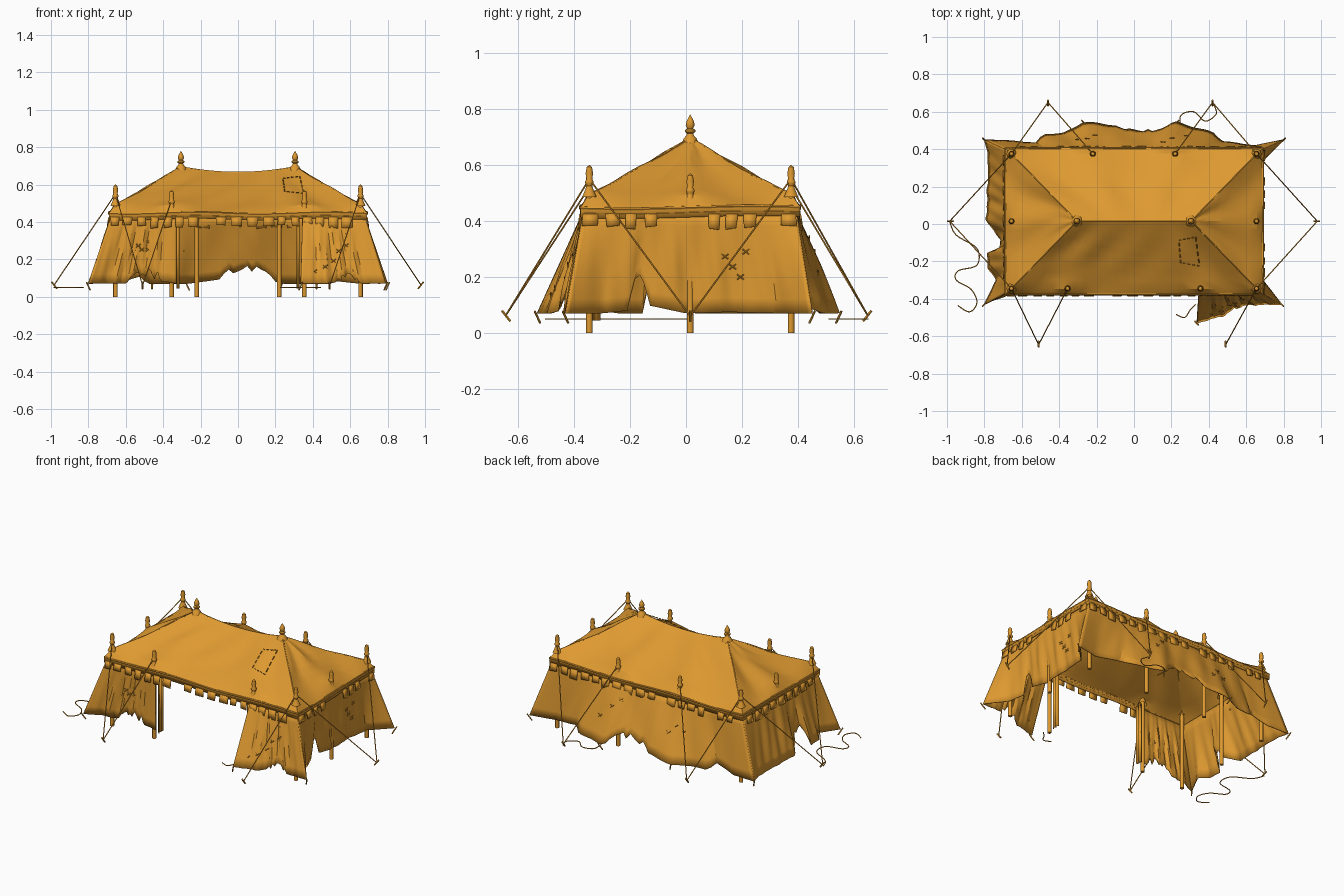
import bpy, bmesh, math, random
from mathutils import Vector

random.seed(7)
if "Cube" in bpy.data.objects:
    bpy.data.objects.remove(bpy.data.objects["Cube"], do_unlink=True)

canvas = bpy.data.materials.new("ochre canvas")
canvas.use_nodes = True
canvas.diffuse_color = (0.73, 0.32, 0.03, 1)
canvas.node_tree.nodes["Principled BSDF"].inputs["Base Color"].default_value = canvas.diffuse_color

CY = 0.015           # centre line of the ridge
RIDGE = 0.305        # half length of the ridge
EX, EY = 0.655, 0.36  # half size of the pole rectangle


def finish(name, mesh, angle=30, thick=0):
    ob = bpy.data.objects.new(name, mesh)
    bpy.context.collection.objects.link(ob)
    mesh.materials.clear()
    mesh.materials.append(canvas)
    bpy.ops.object.select_all(action="DESELECT")
    ob.select_set(True)
    bpy.context.view_layer.objects.active = ob
    bpy.ops.object.shade_smooth_by_angle(angle=math.radians(angle))
    if thick:
        mod = ob.modifiers.new("cloth_thickness", "SOLIDIFY")
        mod.thickness = thick
        mod.offset = 0
    return ob


def grid(name, rows, closed=False, thick=0.005, angle=25):
    """Skin a list of equally long point rows."""
    bm = bmesh.new()
    vs = [[bm.verts.new(p) for p in r] for r in rows]
    n = len(rows[0])
    for a, b in zip(vs, vs[1:]):
        for i in range(n if closed else n - 1):
            j = (i + 1) % n
            bm.faces.new((a[i], b[i], b[j], a[j]))
    bmesh.ops.remove_doubles(bm, verts=bm.verts, dist=0.0005)
    bmesh.ops.recalc_face_normals(bm, faces=bm.faces)
    me = bpy.data.meshes.new(name)
    bm.to_mesh(me)
    bm.free()
    return finish(name, me, angle, thick)


def tube(name, pts, radius, closed=False, sides=1):
    cu = bpy.data.curves.new(name, "CURVE")
    cu.dimensions = "3D"
    cu.bevel_depth = radius
    cu.bevel_resolution = sides
    cu.use_fill_caps = True
    sp = cu.splines.new("POLY")
    sp.points.add(len(pts) - 1)
    for q, p in zip(sp.points, pts):
        q.co = (*p, 1)
    sp.use_cyclic_u = closed
    tmp = bpy.data.objects.new("tmp", cu)
    bpy.context.collection.objects.link(tmp)
    me = bpy.data.meshes.new_from_object(tmp.evaluated_get(bpy.context.evaluated_depsgraph_get()))
    bpy.data.objects.remove(tmp, do_unlink=True)
    return finish(name, me, 50)


def lathe(name, x, y, profile, n=10):
    rows = [[(x + r * math.cos(k * math.tau / n), y + r * math.sin(k * math.tau / n), z)
             for k in range(n)] for r, z in profile]
    return grid(name, rows, closed=True, thick=0, angle=40)


# ---- Roof: hipped cloth from the ridge down to a sagging eave and hem band
def perimeter(hx, hy, n=24, m=14):
    c = [(-hx, -hy), (hx, -hy), (hx, hy), (-hx, hy)]
    out = []
    for k in range(4):
        a, b, s = c[k], c[(k + 1) % 4], (n if k % 2 == 0 else m)
        out += [(a[0] + (b[0] - a[0]) * i / s, CY + a[1] + (b[1] - a[1]) * i / s) for i in range(s)]
    return out


poles = [(sx * EX, sy, 0.6) for sx in (-1, 1) for sy in (CY - EY, CY + EY)]
poles += [(-0.355, CY - EY, 0.57), (0.355, CY - EY, 0.57), (-0.22, CY + EY, 0.57),
          (0.22, CY + EY, 0.57), (-EX, CY, 0.57), (EX, CY, 0.57)]


def eave_z(x, y):
    d = min(math.hypot(x - p[0], y - p[1]) for p in poles)
    return 0.495 - min(0.03, d * 0.2)


eave = perimeter(EX, EY)
rows = []
for step in range(9):
    t = step / 8
    row = []
    for x, y in eave:
        rx = x * RIDGE / EX
        zr = 0.665 + 0.03 * (rx / RIDGE) ** 2
        ze = eave_z(x, y)
        wob = 0.006 * math.sin(x * 17 + y * 23 + step) * math.sin(t * math.pi)
        row.append((rx + (x - rx) * t, CY + (y - CY) * t, ze + (zr - ze) * (1 - t) ** 1.1 + wob))
    rows.append(row)
lip = [(x, y, 0.448 + 0.005 * math.sin(x * 9 + y * 7)) for x, y in perimeter(EX + 0.033, EY + 0.03)]
rows += [lip, [(x, y, z - 0.035) for x, y, z in lip]]
grid("roof_cloth", rows, closed=True)
tube("eave_binding", lip, 0.006, closed=True)
tube("eave_lower_binding", [(x, y, z - 0.018) for x, y, z in lip], 0.003, closed=True)
for sx in (-1, 1):
    for sy in (-1, 1):
        i = min(range(len(eave)), key=lambda k: (eave[k][0] - sx * EX) ** 2 + (eave[k][1] - CY - sy * EY) ** 2)
        tube("hip_seam", [r[i] for r in rows[:9]], 0.004)
tube("ridge_seam", [rows[0][i] for i in range(25)], 0.004)

# ---- Valance: torn square tabs hanging from the hem band
bm = bmesh.new()
hx, hy = EX + 0.036, EY + 0.033
for axis, half, off in ((0, hx, hy), (1, hy, hx)):
    for side in (-1, 1):
        pos = -half + 0.01
        while pos < half - 0.05:
            w = random.uniform(0.04, 0.06)
            drop = random.uniform(0.035, 0.055)
            if random.random() > 0.12:
                quad = []
                for s, z in ((0, 0.425), (w, 0.425), (w + random.uniform(-.006, .004), 0.42 - drop),
                             (random.uniform(-.004, .006), 0.42 - drop + random.uniform(-.006, .006))):
                    o = side * (off + (0.006 if z < 0.42 else 0))
                    p = (pos + s, CY + o, z) if axis == 0 else (o, CY + pos + s, z)
                    quad.append(bm.verts.new(p))
                bm.faces.new(quad if side * (1 - 2 * axis) < 0 else quad[::-1])
            pos += w + random.uniform(0.018, 0.03)
me = bpy.data.meshes.new("valance_tabs")
bm.to_mesh(me)
bm.free()
finish("valance_tabs", me, 30, 0.005)


# ---- Walls: splayed cloth with folds and a ragged hem
def wall(name, axis, top_a, top_b, hem, rag=(0, 0), stitches=(), cols=64):
    top_a, top_b = Vector(top_a), Vector(top_b)
    hem = [Vector(h) for h in hem]
    span = hem[-1][axis] - hem[0][axis]
    knots = [(h[axis] - hem[0][axis]) / span for h in hem]
    tops, feet = [], []
    for i in range(cols + 1):
        u = i / cols
        k = next((j for j in range(len(knots) - 2) if u <= knots[j + 1]), len(knots) - 2)
        foot = hem[k].lerp(hem[k + 1], (u - knots[k]) / (knots[k + 1] - knots[k]))
        tops.append(top_a.lerp(top_b, u))
        if rag[0] < foot[axis] < rag[1]:
            foot = foot.lerp(tops[-1], random.uniform(0, 0.16))
        feet.append(foot)

    def point(i, v):
        p = tops[i].lerp(feet[i], v)
        u = i / cols
        fold = 0.7 * math.sin(u * 31 + v * 2) + 0.5 * math.sin(u * 67 - v * 4)
        p[1 - axis] += 0.009 * fold * math.sin(v * math.pi * 0.8) * math.sin(u * math.pi)
        return p

    grid(name, [[point(i, r / 7) for i in range(cols + 1)] for r in range(8)])
    for u, v in stitches:      # small crossed mending stitches
        i = int(u * cols)
        for d in (-1, 1):
            c = point(i, v)
            c[1 - axis] += math.copysign(0.004, c[1 - axis])
            a, b = c.copy(), c.copy()
            a[axis] -= 0.012
            b[axis] += 0.012
            a.z -= 0.009 * d
            b.z += 0.009 * d
            tube(name + "_stitch", [a, b], 0.0025, sides=0)


WX, Y0, Y1, ZT = 0.675, -0.365, 0.392, 0.435
wall("back_wall", 0, (-WX, Y1, ZT), (WX, Y1, ZT),
     [(-.8, .45, .07), (-.65, .445, .07), (-.52, .43, .11), (-.49, .475, .07), (-.38, .485, .07),
      (-.27, .545, .07), (-.12, .525, .09), (0, .52, .11), (.1, .505, .12), (.23, .545, .07),
      (.42, .49, .07), (.47, .44, .09), (.65, .42, .07), (.8, .45, .07)], (-.1, .2),
     [(.3, .5), (.33, .42), (.36, .55), (.62, .3), (.65, .4), (.7, .6)])
wall("right_wall", 1, (-WX, Y0, ZT), (-WX, Y1, ZT),
     [(-.8, -.43, .07), (-.735, -.3, .08), (-.78, -.24, .07), (-.78, -.155, .07), (-.72, -.13, .19),
      (-.72, -.08, .12), (-.79, .03, .07), (-.78, .2, .07), (-.78, .38, .07), (-.8, .45, .07)], (-.15, -.06))
wall("left_wall", 1, (WX, Y0, ZT), (WX, Y1, ZT),
     [(.79, -.43, .07), (.69, -.3, .07), (.665, -.21, .08), (.665, -.18, .2), (.665, -.14, .1),
      (.665, 0, .07), (.665, .15, .075), (.68, .33, .07), (.8, .45, .07)], (-.2, -.13),
     [(.66, .45), (.7, .55), (.75, .4), (.72, .65)])
wall("front_right_panel", 0, (-WX, Y0, ZT), (-.33, Y0, ZT),
     [(-.8, -.43, .07), (-.7, -.38, .07), (-.6, -.37, .07), (-.55, -.37, .11), (-.45, -.37, .08),
      (-.38, -.37, .08), (-.33, -.37, .07)], (-.58, -.42),
     [(.5, .5), (.56, .6), (.62, .45), (.64, .56)], 36)
wall("front_left_panel", 0, (WX, Y0, ZT), (.345, Y0, ZT),
     [(.79, -.43, .07), (.66, -.43, .07), (.6, -.44, .1), (.53, -.455, .08), (.49, -.485, .07),
      (.335, -.53, .07)], (.53, .64), [(.4, .5), (.5, .6), (.6, .68), (.72, .75), (.85, .82)], 36)
# Narrow gathered curtains at the doorway
for sx in (-1, 1):
    rows = [[(sx * (0.315 + 0.012 * (k % 2)), Y0 + 0.01 + 0.012 * k, z) for k in range(5)]
            for z in (0.43, 0.25, 0.045)]
    grid("door_curtain", rows)

# ---- Poles and turned finials
for x, y, h in poles:
    lathe("tent_pole", x, y, [(0, 0), (.012, 0), (.012, .5), (.011, h - .09), (0, h - .09)])
    e = h - 0.115
    lathe("pole_finial", x, y, [(.027, e), (.022, e + .012), (.014, e + .03), (.011, e + .04), (.016, e + .05),
                                (.016, e + .056), (.011, e + .064), (.014, e + .085), (.010, e + .107), (0, h)])
for sx in (-1, 1):
    lathe("ridge_finial", sx * RIDGE, CY,
          [(.032, .675), (.024, .695), (.014, .705), (.012, .712), (.019, .718), (.019, .725), (.011, .73),
           (.017, .742), (.013, .757), (.006, .77), (0, .78)])

# ---- Guy ropes and stakes
FY, BY = CY - EY, CY + EY
guys = [((-.985, CY), [(-EX, FY), (-EX, BY)]), ((.98, CY), [(EX, FY), (EX, BY)]),
        ((-.46, .65), [(-EX, BY), (-.22, BY)]), ((.42, .65), [(EX, BY), (.22, BY)]),
        ((-.51, -.645), [(-EX, FY), (-.355, FY)]), ((.49, -.645), [(EX, FY)])]
for (sx, sy), tops in guys:
    out = Vector((sx, sy if abs(sy) > 0.1 else 0, 0))
    out = Vector((math.copysign(1, sx), 0, 0)) if out.y == 0 else Vector((0, math.copysign(1, sy), 0))
    base = Vector((sx, sy, 0.06))
    tube("stake", [base - out * 0.018 - Vector((0, 0, .018)), base + out * 0.012 + Vector((0, 0, .02))], 0.005)
    for tx, ty in tops:
        tube("guy_rope", [base, (tx, ty, 0.55 if abs(tx) > 0.6 and ty != CY else 0.52)], 0.003)
# Pegs along the hem
for x, y in ((-.8, .45), (.8, .45), (-.8, -.43), (.79, -.43), (-.27, .545), (.23, .545), (.335, -.53)):
    s = Vector((math.copysign(1, x), math.copysign(1, y), 0)) * 0.01
    tube("hem_peg", [Vector((x, y, .035)) - s, Vector((x, y, .078)) + s], 0.004)


# ---- Loose rope ends lying near the ground
def loose(pts):
    p = [Vector((x, y, .05)) for x, y in pts]
    p = [p[0]] + p + [p[-1]]
    out = []
    for a, b, c, d in zip(p, p[1:], p[2:], p[3:]):
        for k in range(6):
            t = k / 6
            out.append(0.5 * (2 * b + (c - a) * t + (2 * a - 5 * b + 4 * c - d) * t * t
                              + (3 * b - a - 3 * c + d) * t ** 3))
    tube("loose_rope", out, 0.003)


loose([(-.985, .01), (-.95, -.06), (-.84, -.13), (-.84, -.22), (-.94, -.25), (-.95, -.3), (-.87, -.35),
       (-.84, -.42), (-.88, -.47), (-.95, -.43)])
loose([(.42, .65), (.44, .59), (.38, .55), (.32, .6), (.25, .58), (.25, .5)])
loose([(.33, -.43), (.3, -.46), (.27, -.5), (.22, -.48)])

# ---- Stitched mend on the front roof slope
corners = [(.24, .63), (.33, .64), (.35, .55), (.25, .56)]
for (ax, az), (bx, bz) in zip(corners, corners[1:] + corners[:1]):
    for k in range(4):
        seg = []
        for t in (k / 4, k / 4 + 0.14):
            x, z = ax + (bx - ax) * t, az + (bz - az) * t
            seg.append((x, CY - EY * (0.69 - z) / 0.21, z + 0.004))
        tube("roof_stitch", seg, 0.003, sides=0)
